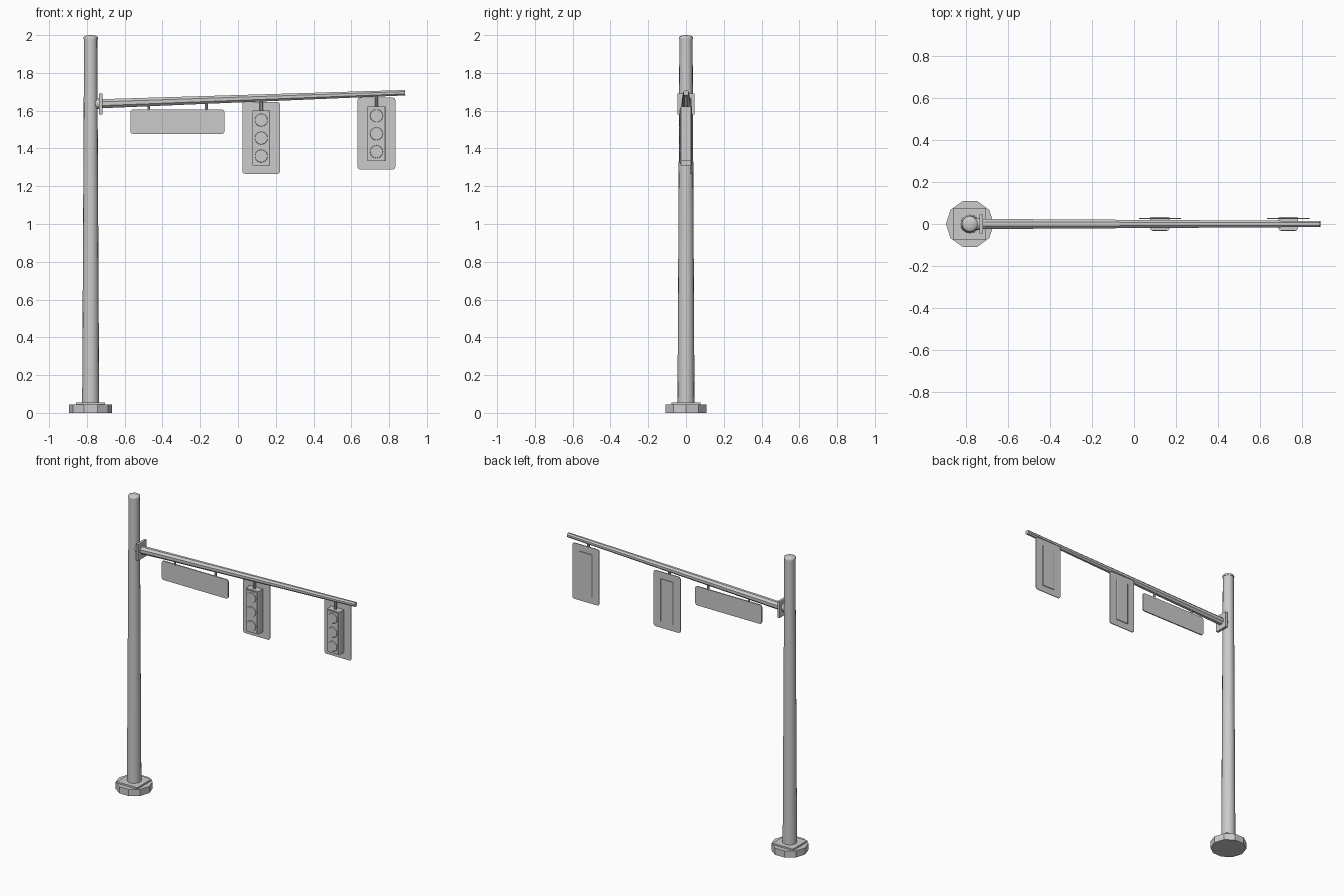
import bpy, bmesh, math
from mathutils import Vector, Matrix

cube = bpy.data.objects.get("Cube")
if cube:
    bpy.data.objects.remove(cube, do_unlink=True)

steel = bpy.data.materials.new("galvanised_grey")
steel.use_nodes = True
GREY = (0.6, 0.6, 0.6, 1)
steel.diffuse_color = GREY
steel.node_tree.nodes["Principled BSDF"].inputs["Base Color"].default_value = GREY


def finish(name, bm, smooth=False):
    mesh = bpy.data.meshes.new(name)
    bm.to_mesh(mesh)
    bm.free()
    obj = bpy.data.objects.new(name, mesh)
    bpy.context.collection.objects.link(obj)
    mesh.materials.append(steel)
    if smooth:
        bpy.ops.object.select_all(action="DESELECT")
        obj.select_set(True)
        bpy.context.view_layer.objects.active = obj
        bpy.ops.object.shade_smooth_by_angle(angle=math.radians(40))
    return obj


def tube(name, start, end, r1, r2, sides=12, smooth=True, turn=0):
    """Tapered cylinder between two points."""
    a, b = Vector(start), Vector(end)
    axis = b - a
    place = (Matrix.Translation((a + b) / 2)
             @ axis.to_track_quat("Z", "Y").to_matrix().to_4x4()
             @ Matrix.Rotation(turn, 4, "Z"))
    bm = bmesh.new()
    bmesh.ops.create_cone(bm, cap_ends=True, segments=sides, radius1=r1,
                          radius2=r2, depth=axis.length, matrix=place)
    return finish(name, bm, smooth)


def box(name, low, high, corner=0.0, axis=1):
    """Box between two corners; edges along the axis may be rounded."""
    a, b = Vector(low), Vector(high)
    bm = bmesh.new()
    place = Matrix.Translation((a + b) / 2) @ Matrix.Diagonal((b - a).to_4d())
    bmesh.ops.create_cube(bm, size=1, matrix=place)
    if corner:
        edges = [e for e in bm.edges
                 if abs((e.verts[0].co - e.verts[1].co).normalized()[axis]) > 0.9]
        bmesh.ops.bevel(bm, geom=edges, offset=corner, segments=3,
                        profile=0.5, affect="EDGES")
    return finish(name, bm)


POLE_X = -0.78
ARM_START = Vector((-0.72, 0, 1.637))
ARM_END = Vector((0.885, 0, 1.695))


def arm_height(x):
    t = (x - ARM_START.x) / (ARM_END.x - ARM_START.x)
    return ARM_START.lerp(ARM_END, t).z


# Footing and base plate
tube("footing", (POLE_X, 0, 0), (POLE_X, 0, 0.045), 0.114, 0.114,
     sides=10, smooth=False, turn=math.pi / 2)
box("base_plate", (POLE_X - 0.077, -0.077, 0.045), (POLE_X + 0.077, 0.077, 0.056))

# Pole with a shallow domed cap
tube("pole", (POLE_X, 0, 0.05), (POLE_X, 0, 1.985), 0.045, 0.035, sides=16)
bm = bmesh.new()
bmesh.ops.create_uvsphere(bm, u_segments=16, v_segments=8, radius=1)
lower = [v for v in bm.verts if v.co.z < -0.01]
bmesh.ops.delete(bm, geom=lower, context="VERTS")
rim = [e for e in bm.edges if e.is_boundary]
wall = bmesh.ops.extrude_edge_only(bm, edges=rim)["geom"]
bmesh.ops.translate(bm, vec=(0, 0, -0.6),
                    verts=[v for v in wall if isinstance(v, bmesh.types.BMVert)])
bmesh.ops.holes_fill(bm, edges=[e for e in bm.edges if e.is_boundary])
bmesh.ops.recalc_face_normals(bm, faces=bm.faces)
bmesh.ops.transform(bm, verts=bm.verts, matrix=Matrix.Translation((POLE_X, 0, 1.987))
                    @ Matrix.Diagonal((0.038, 0.038, 0.013, 1)))
finish("pole_cap", bm, smooth=True)

# Arm with its mounting flange
box("arm_flange", (-0.735, -0.046, 1.58), (-0.718, 0.046, 1.69))
tube("flange_stub", (POLE_X, 0, 1.637), (-0.73, 0, 1.637), 0.028, 0.028)
tube("arm", ARM_START, ARM_END, 0.026, 0.0155, sides=8, turn=math.pi / 8)

# Street sign on two hangers
box("sign_panel", (-0.57, -0.004, 1.477), (-0.072, 0.004, 1.606), corner=0.014)
for side, x in (("right", -0.473), ("left", -0.167)):
    tube("sign_hanger_" + side, (x, 0, 1.6), (x, 0, arm_height(x)), 0.007, 0.007, sides=8)


# Signal head: backplate, housing, door and three lenses
def signal(label, x, bottom):
    top = bottom + 0.29
    box("backplate_" + label, (x - 0.1, 0.023, bottom - 0.044),
        (x + 0.1, 0.028, top + 0.046), corner=0.014)
    box("housing_" + label, (x - 0.047, -0.026, bottom),
        (x + 0.047, 0.033, top), corner=0.006, axis=2)
    box("door_" + label, (x - 0.041, -0.031, bottom + 0.006),
        (x + 0.041, -0.025, top - 0.006))
    for i, lamp in enumerate(("lower", "middle", "upper")):
        z = bottom + 0.05 + i * 0.095
        tube(f"{lamp}_lens_{label}", (x, -0.028, z), (x, -0.034, z), 0.036, 0.033)
    tube("hanger_" + label, (x, 0, top - 0.01), (x, 0, arm_height(x)), 0.009, 0.009, sides=8)


signal("inner", 0.123, 1.31)
signal("outer", 0.733, 1.333)
